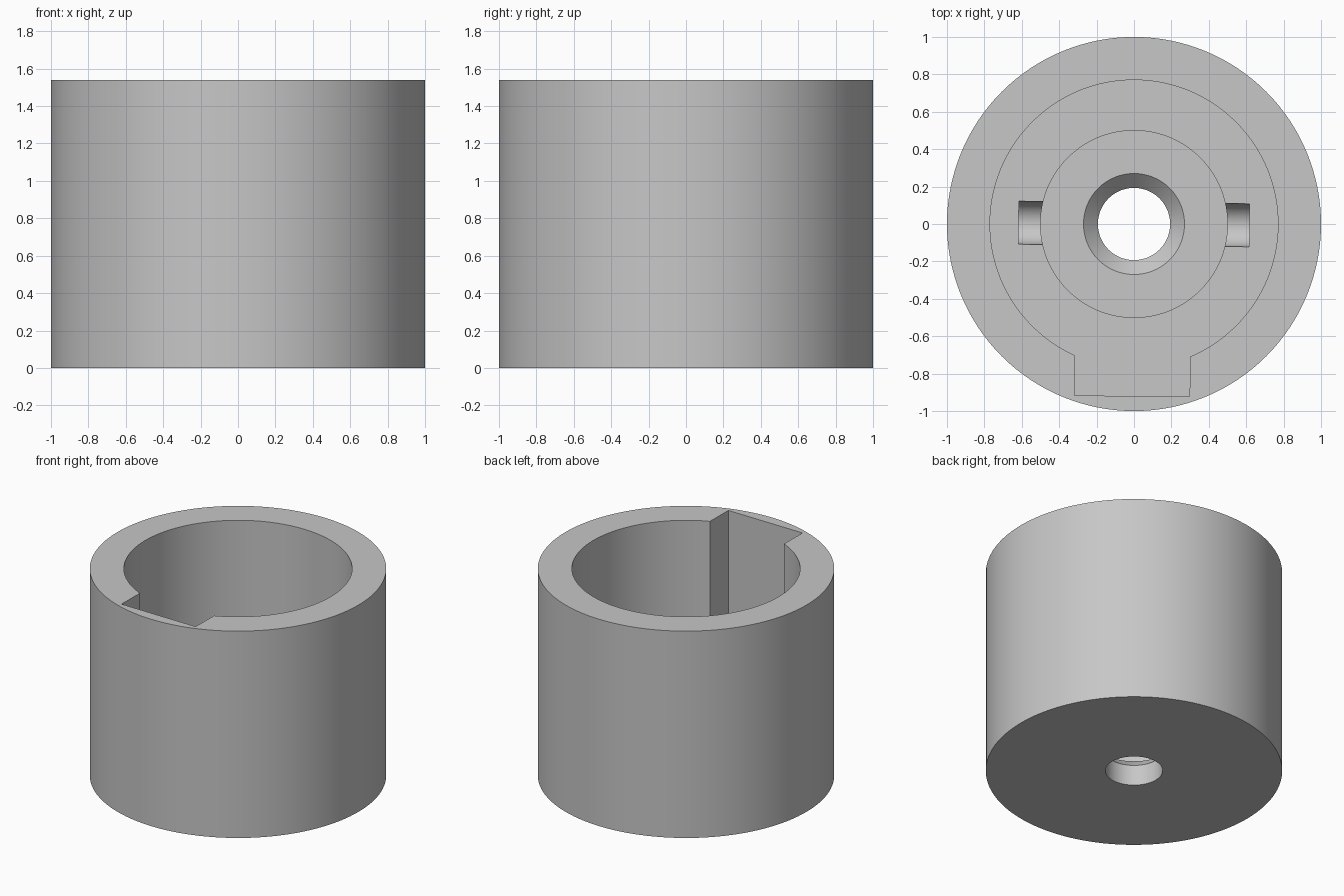
import bpy
import bmesh
from math import sin, cos, tau, asin, radians
from mathutils import Matrix

cube = bpy.data.objects.get("Cube")
if cube:
    bpy.data.objects.remove(cube, do_unlink=True)

HEIGHT, LEDGE, FLOOR = 1.54, 0.46, 0.23
SEGMENTS = 128
TWIST = Matrix.Rotation(radians(-0.65), 4, "Z")

grey = bpy.data.materials.new("plain grey")
grey.use_nodes = True
colour = (0.57, 0.57, 0.57, 1)
grey.diffuse_color = colour
grey.node_tree.nodes["Principled BSDF"].inputs["Base Color"].default_value = colour


def ring(radius, start=0, end=tau, count=SEGMENTS):
    return [(radius * cos(start + (end - start) * i / count),
             radius * sin(start + (end - start) * i / count)) for i in range(count)]


def loft(name, sections, matrix=Matrix()):
    """Solid joining matching outlines, each given as (z, points)."""
    bm = bmesh.new()
    loops = [[bm.verts.new((x, y, z)) for x, y in pts] for z, pts in sections]
    for low, high in zip(loops, loops[1:]):
        for i in range(len(low)):
            j = (i + 1) % len(low)
            bm.faces.new((low[i], low[j], high[j], high[i]))
    bm.faces.new(loops[0][::-1])
    bm.faces.new(loops[-1])
    bmesh.ops.transform(bm, matrix=matrix, verts=bm.verts)
    bmesh.ops.recalc_face_normals(bm, faces=bm.faces)
    mesh = bpy.data.meshes.new(name)
    bm.to_mesh(mesh)
    bm.free()
    mesh.materials.append(grey)
    obj = bpy.data.objects.new(name, mesh)
    bpy.context.collection.objects.link(obj)
    return obj


# Outer cylinder
body = loft("housing", [(0, ring(1)), (HEIGHT, ring(1))])

# Main bore with a keyway at the front, drawn as one outline
bore, key_half, key_depth = 0.77, 0.308, 0.92
gap = asin(key_half / bore)
front = tau * 0.75
outline = ring(bore, front + gap, front + tau - gap)
outline += [(-key_half, -(bore**2 - key_half**2) ** 0.5),
            (-key_half, -key_depth), (key_half, -key_depth)]
cutters = [loft("bore_cutter", [(LEDGE, outline), (HEIGHT + 0.1, outline)], TWIST)]

# Round recess below the ledge
cutters.append(loft("recess_cutter", [(FLOOR, ring(0.5)), (LEDGE + 0.2, ring(0.5))]))

# Countersunk hole through the floor
cutters.append(loft("hole_cutter", [(-0.1, ring(0.193)), (FLOOR - 0.077, ring(0.193)),
                                    (FLOOR + 0.05, ring(0.32))]))

# Half-round pin groove across the ledge
along_x = TWIST @ Matrix.Translation((0, 0, LEDGE)) @ Matrix.Rotation(tau / 4, 4, "Y")
cutters.append(loft("groove_cutter", [(-0.617, ring(0.115, count=64)),
                                      (0.617, ring(0.115, count=64))], along_x))

# Cut the housing and discard the cutters
bpy.context.view_layer.objects.active = body
body.select_set(True)
for cutter in cutters:
    cutter.hide_render = True
    mod = body.modifiers.new(cutter.name, "BOOLEAN")
    mod.operation = "DIFFERENCE"
    mod.solver = "EXACT"
    mod.object = cutter
    bpy.ops.object.modifier_apply(modifier=mod.name)
    bpy.data.objects.remove(cutter, do_unlink=True)

bpy.ops.object.shade_smooth_by_angle(angle=radians(30))
